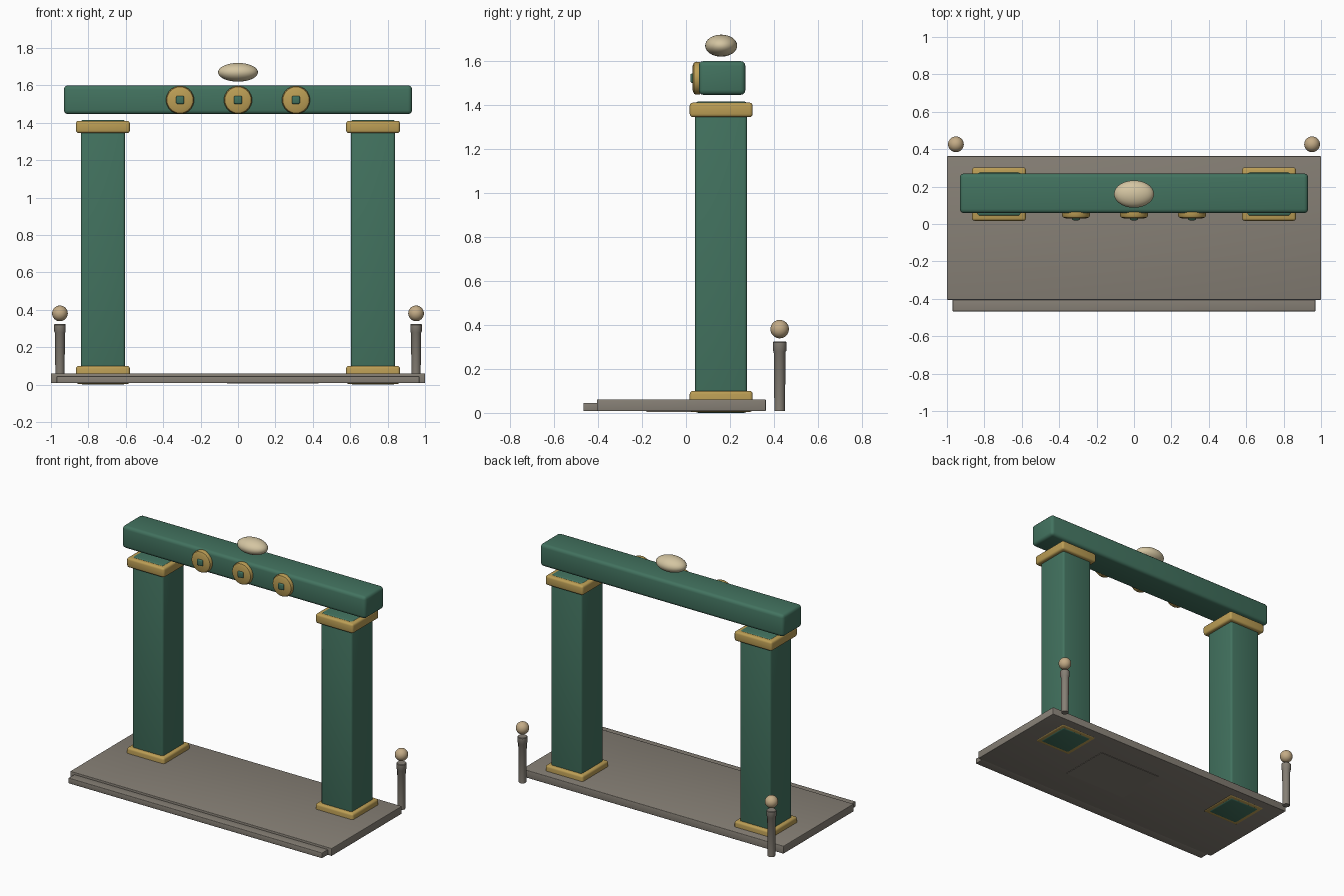
import bpy, bmesh
from math import radians
from mathutils import Matrix

if "Cube" in bpy.data.objects:
    bpy.data.objects.remove(bpy.data.objects["Cube"])


def mat(name, r, g, b):
    m = bpy.data.materials.new(name)
    m.diffuse_color = (r, g, b, 1)
    m.use_nodes = True
    m.node_tree.nodes["Principled BSDF"].inputs["Base Color"].default_value = m.diffuse_color
    return m


GREEN = mat("green_paint", 0.055, 0.17, 0.115)
GOLD = mat("gold_trim", 0.50, 0.34, 0.09)
STONE = mat("stone", 0.24, 0.215, 0.18)
TAN = mat("tan_ball", 0.55, 0.41, 0.24)
CREAM = mat("cream_finial", 0.66, 0.56, 0.36)


def finish(name, bm, material, smooth=True):
    bmesh.ops.recalc_face_normals(bm, faces=bm.faces)
    me = bpy.data.meshes.new(name)
    bm.to_mesh(me)
    bm.free()
    ob = bpy.data.objects.new(name, me)
    bpy.context.collection.objects.link(ob)
    me.materials.append(material)
    if smooth:
        bpy.ops.object.select_all(action='DESELECT')
        bpy.context.view_layer.objects.active = ob
        ob.select_set(True)
        bpy.ops.object.shade_smooth_by_angle(angle=radians(35))
    return ob


def box(name, x, y, z, material, bevel=0.0):
    """Box from (min, max) ranges with rounded edges."""
    bm = bmesh.new()
    size = [r[1] - r[0] for r in (x, y, z)]
    mid = [(r[1] + r[0]) / 2 for r in (x, y, z)]
    bmesh.ops.create_cube(bm, size=1, matrix=Matrix.Translation(mid) @ Matrix.Diagonal((*size, 1)))
    if bevel:
        bmesh.ops.bevel(bm, geom=bm.edges[:], offset=bevel, segments=3,
                        profile=0.5, affect='EDGES', clamp_overlap=True)
    return finish(name, bm, material)


def lathe(name, profile, place, material, steps=32):
    """Spin (radius, height) points around z, then place."""
    bm = bmesh.new()
    vs = [bm.verts.new((r, 0, h)) for r, h in profile]
    es = [bm.edges.new(p) for p in zip(vs, vs[1:])]
    bmesh.ops.spin(bm, geom=vs + es, cent=(0, 0, 0), axis=(0, 0, 1),
                   angle=radians(360), steps=steps)
    bmesh.ops.remove_doubles(bm, verts=bm.verts, dist=1e-5)
    bm.transform(place)
    return finish(name, bm, material)


def ellipsoid(name, centre, radii, material):
    bm = bmesh.new()
    bmesh.ops.create_uvsphere(bm, u_segments=32, v_segments=16, radius=1,
                              matrix=Matrix.Translation(centre) @ Matrix.Diagonal((*radii, 1)))
    return finish(name, bm, material)


# Platform, front step and underside panel
box("platform", (-1, 1), (-0.405, 0.363), (0.008, 0.061), STONE, 0.004)
box("front_step", (-0.97, 0.97), (-0.467, -0.395), (0.008, 0.046), STONE, 0.004)
box("underside_panel", (-0.06, 0.43), (-0.18, 0.18), (0.005, 0.02), STONE)

# Columns with gold bases and capitals, and bollards behind
for side, s in (("left", -1), ("right", 1)):
    cx = 0.722 * s
    cy = 0.16
    box(side + "_column", (cx - 0.118, cx + 0.118), (cy - 0.118, cy + 0.118),
        (0.0, 1.416), GREEN, 0.014)
    for part, z in (("base", (0.004, 0.1)), ("capital", (1.345, 1.411))):
        box(side + "_column_" + part, (cx - 0.144, cx + 0.144), (cy - 0.143, cy + 0.143),
            z, GOLD, 0.014)

    bx, by = 0.952 * s, 0.426
    lathe(side + "_bollard",
          [(0, 0.008), (0.024, 0.008), (0.027, 0.278), (0.031, 0.284),
           (0.031, 0.32), (0.028, 0.324), (0, 0.324)],
          Matrix.Translation((bx, by, 0)), STONE)
    ellipsoid(side + "_bollard_ball", (bx, by, 0.381), (0.042,) * 3, TAN)

# Lintel beam and floating finial
box("lintel_beam", (-0.931, 0.931), (0.058, 0.27), (1.446, 1.6), GREEN, 0.022)
ellipsoid("top_finial", (0, 0.16, 1.67), (0.107, 0.073, 0.05), CREAM)

# Three gold medallions with square studs
for i, x in enumerate((-0.31, 0, 0.31)):
    place = Matrix.Translation((x, 0.064, 1.522)) @ Matrix.Rotation(radians(90), 4, 'X')
    lathe(f"medallion_{i + 1}",
          [(0, 0), (0.074, 0), (0.075, 0.018), (0.07, 0.028), (0.055, 0.034), (0, 0.035)],
          place, GOLD)
    box(f"medallion_stud_{i + 1}", (x - 0.021, x + 0.021), (0.02, 0.05),
        (1.501, 1.543), GREEN, 0.007)
